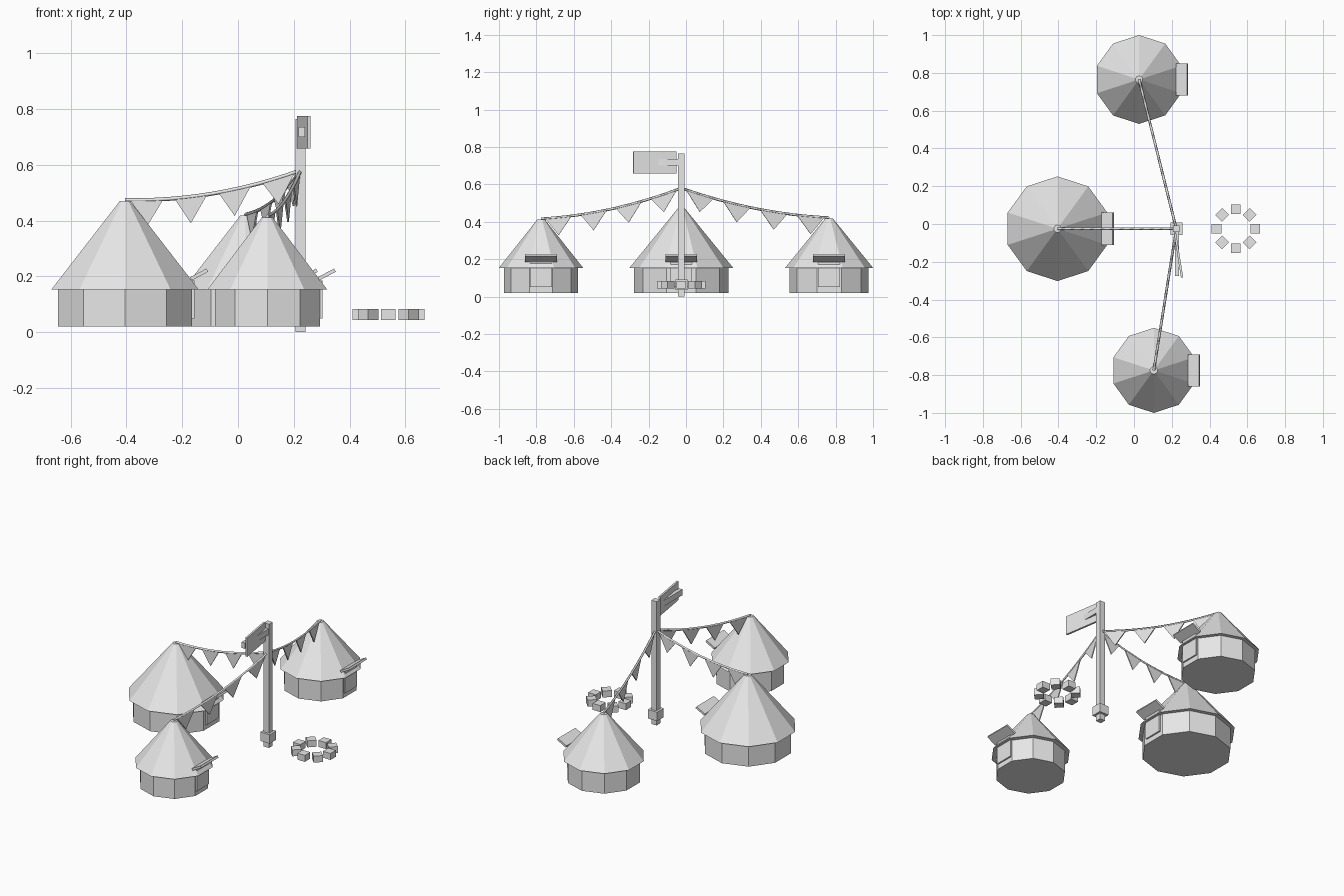
import bpy, bmesh, math
from mathutils import Vector, Matrix

cube = bpy.data.objects.get("Cube")
if cube:
    bpy.data.objects.remove(cube, do_unlink=True)

grey = bpy.data.materials.new("plain_grey")
grey.use_nodes = True
grey.diffuse_color = (0.8, 0.8, 0.8, 1)
for node in grey.node_tree.nodes:
    if node.type == 'BSDF_PRINCIPLED':
        node.inputs["Base Color"].default_value = (0.8, 0.8, 0.8, 1)


def finish(name, bm):
    bmesh.ops.recalc_face_normals(bm, faces=bm.faces)
    mesh = bpy.data.meshes.new(name)
    bm.to_mesh(mesh)
    bm.free()
    mesh.materials.append(grey)
    obj = bpy.data.objects.new(name, mesh)
    bpy.context.scene.collection.objects.link(obj)
    return obj


def box(name, centre, size, rotation=None):
    bm = bmesh.new()
    matrix = Matrix.Translation(centre) @ (rotation or Matrix()) @ Matrix.Diagonal((*size, 1))
    bmesh.ops.create_cube(bm, size=1, matrix=matrix)
    return finish(name, bm)


def frustum(name, x, y, z0, z1, r0, r1, sides=10):
    # Closed ring-to-ring solid with a corner pointing along y
    bm = bmesh.new()
    rings = []
    for z, r in ((z0, r0), (z1, r1)):
        angles = [math.pi / 2 + math.tau * i / sides for i in range(sides)]
        rings.append([bm.verts.new((x + r * math.cos(a), y + r * math.sin(a), z)) for a in angles])
        bm.faces.new(rings[-1])
    low, high = rings
    for i in range(sides):
        j = (i + 1) % sides
        bm.faces.new((low[i], low[j], high[j], high[i]))
    return finish(name, bm)


EAVES = 0.154
FLOOR = 0.02
POLE = Vector((0.224, -0.025, 0))


def tent(label, x, y, wall_r, roof_r, top):
    frustum(label + "_wall", x, y, FLOOR, EAVES + 0.01, wall_r, wall_r)
    frustum(label + "_roof", x, y, EAVES, top, roof_r, 0.02)
    # Door panel and raised awning on the +x side
    front = x + wall_r * math.cos(math.pi / 10)
    box(label + "_door", (front, y, 0.118), (0.018, 0.116, 0.136))
    tilt = Matrix.Rotation(-math.radians(28), 4, 'Y')
    box(label + "_awning", (front + 0.025, y, 0.207), (0.066, 0.17, 0.013), tilt)


def bunting(label, end, flags=4, sag=0.03):
    start = Vector((POLE.x, POLE.y, 0.58))

    def point(t):
        return start.lerp(end, t) - Vector((0, 0, 4 * sag * t * (1 - t)))

    # Sagging rope
    curve = bpy.data.curves.new(label + "_rope", 'CURVE')
    curve.dimensions = '3D'
    curve.bevel_depth = 0.007
    curve.bevel_resolution = 0
    curve.use_fill_caps = True
    spline = curve.splines.new('POLY')
    steps = 12
    spline.points.add(steps)
    for i, p in enumerate(spline.points):
        p.co = (*point(i / steps), 1)
    curve.materials.append(grey)
    rope = bpy.data.objects.new(label + "_rope", curve)
    bpy.context.scene.collection.objects.link(rope)

    # Triangular pennants hanging from the rope
    along = end - start
    side = Vector((-along.y, along.x, 0)).normalized() * 0.003
    for n in range(flags):
        t = (n + 0.5) / flags
        half = 0.375 / flags
        tri = [point(t - half), point(t + half), point(t) - Vector((0, 0, 0.095))]
        bm = bmesh.new()
        a = [bm.verts.new(p + side) for p in tri]
        b = [bm.verts.new(p - side) for p in tri]
        bm.faces.new(a)
        bm.faces.new(b[::-1])
        for i in range(3):
            j = (i + 1) % 3
            bm.faces.new((a[i], b[i], b[j], a[j]))
        finish(f"{label}_pennant_{n + 1}", bm)


# Tents, each joined to the pole by bunting
for label, x, y, wall_r, roof_r, top in (
        ("large_tent", -0.405, -0.025, 0.253, 0.277, 0.47),
        ("back_tent", 0.027, 0.765, 0.212, 0.235, 0.418),
        ("front_tent", 0.105, -0.775, 0.198, 0.225, 0.412)):
    tent(label, x, y, wall_r, roof_r, top)
    bunting(label, Vector((x, y, top + 0.004)))

# Pole with its footing
box("pole", POLE + Vector((0, 0, 0.382)), (0.036, 0.036, 0.764))
box("pole_footing", POLE + Vector((0, 0, 0.063)), (0.064, 0.064, 0.055))

# Signboard on an arm, turned slightly away from it
box("sign_arm", (0.228, -0.155, 0.718), (0.023, 0.24, 0.036))
box("signboard", (0.236, -0.167, 0.717), (0.012, 0.234, 0.116),
    Matrix.Rotation(math.radians(9), 4, 'Z'))

# Ring of seats
for i in range(8):
    a = math.tau * i / 8
    box(f"seat_{i + 1}", (0.539 + 0.103 * math.cos(a), -0.025 + 0.103 * math.sin(a), 0.063),
        (0.052, 0.052, 0.04), Matrix.Rotation(a, 4, 'Z'))
